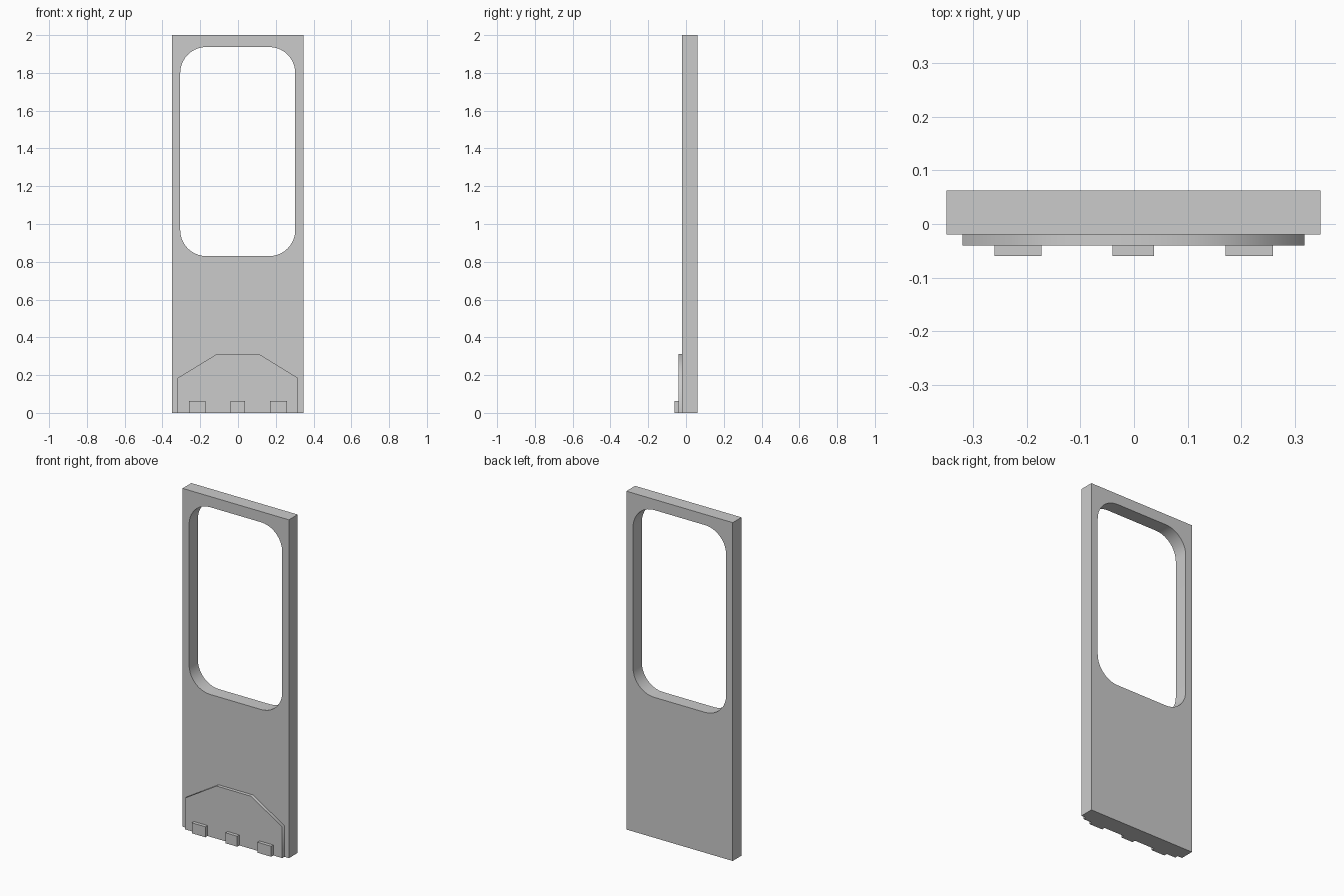
import bpy, bmesh, math
from mathutils import Matrix

if "Cube" in bpy.data.objects:
    bpy.data.objects.remove(bpy.data.objects["Cube"])


def prism(name, outlines, y0, y1, smooth=30):
    """Extrude closed x/z outlines from y0 to y1; an inner outline becomes a hole."""
    cu = bpy.data.curves.new(name + "_profile", 'CURVE')
    cu.dimensions = '2D'
    cu.fill_mode = 'BOTH'
    cu.extrude = (y1 - y0) / 2
    for pts in outlines:
        sp = cu.splines.new('POLY')
        sp.points.add(len(pts) - 1)
        for p, (x, z) in zip(sp.points, pts):
            p.co = (x, z, 0, 1)
        sp.use_cyclic_u = True
    tmp = bpy.data.objects.new(name + "_tmp", cu)
    bpy.context.collection.objects.link(tmp)
    bpy.context.view_layer.update()
    deps = bpy.context.evaluated_depsgraph_get()
    me = bpy.data.meshes.new_from_object(tmp.evaluated_get(deps))
    bpy.data.objects.remove(tmp)
    bpy.data.curves.remove(cu)

    # stand the profile upright and weld caps to sides
    bm = bmesh.new()
    bm.from_mesh(me)
    bmesh.ops.remove_doubles(bm, verts=bm.verts, dist=1e-5)
    bm.transform(Matrix.Translation((0, (y0 + y1) / 2, 0)) @ Matrix.Rotation(math.pi / 2, 4, 'X'))
    bmesh.ops.recalc_face_normals(bm, faces=bm.faces)
    bm.to_mesh(me)
    bm.free()
    me.name = name
    ob = bpy.data.objects.new(name, me)
    bpy.context.collection.objects.link(ob)
    bpy.ops.object.select_all(action='DESELECT')
    ob.select_set(True)
    bpy.context.view_layer.objects.active = ob
    bpy.ops.object.shade_smooth_by_angle(angle=math.radians(smooth))
    return ob


def rect(x0, x1, z0, z1):
    return [(x0, z0), (x1, z0), (x1, z1), (x0, z1)]


def round_rect(x0, x1, z0, z1, r, n=10):
    corners = [(x1 - r, z1 - r), (x0 + r, z1 - r), (x0 + r, z0 + r), (x1 - r, z0 + r)]
    pts = []
    for k, (cx, cz) in enumerate(corners):
        for i in range(n + 1):
            a = math.pi / 2 * (k + i / n)
            pts.append((cx + r * math.cos(a), cz + r * math.sin(a)))
    return pts


# door slab with rounded window opening
prism("door_panel", [rect(-0.349, 0.347, 0, 2),
                     round_rect(-0.306, 0.303, 0.83, 1.937, 0.138)], -0.02, 0.062)

# raised kick plate with sloped shoulders
prism("kick_plate", [[(-0.319, 0), (0.317, 0), (0.317, 0.185), (0.112, 0.311),
                      (-0.113, 0.311), (-0.319, 0.185)]], -0.04, -0.02, smooth=62)

# three small blocks along the bottom
for side, x0, x1 in (("left", -0.26, -0.172), ("middle", -0.04, 0.037), ("right", 0.17, 0.259)):
    prism("foot_block_" + side, [rect(x0, x1, 0, 0.062)], -0.06, -0.04)
